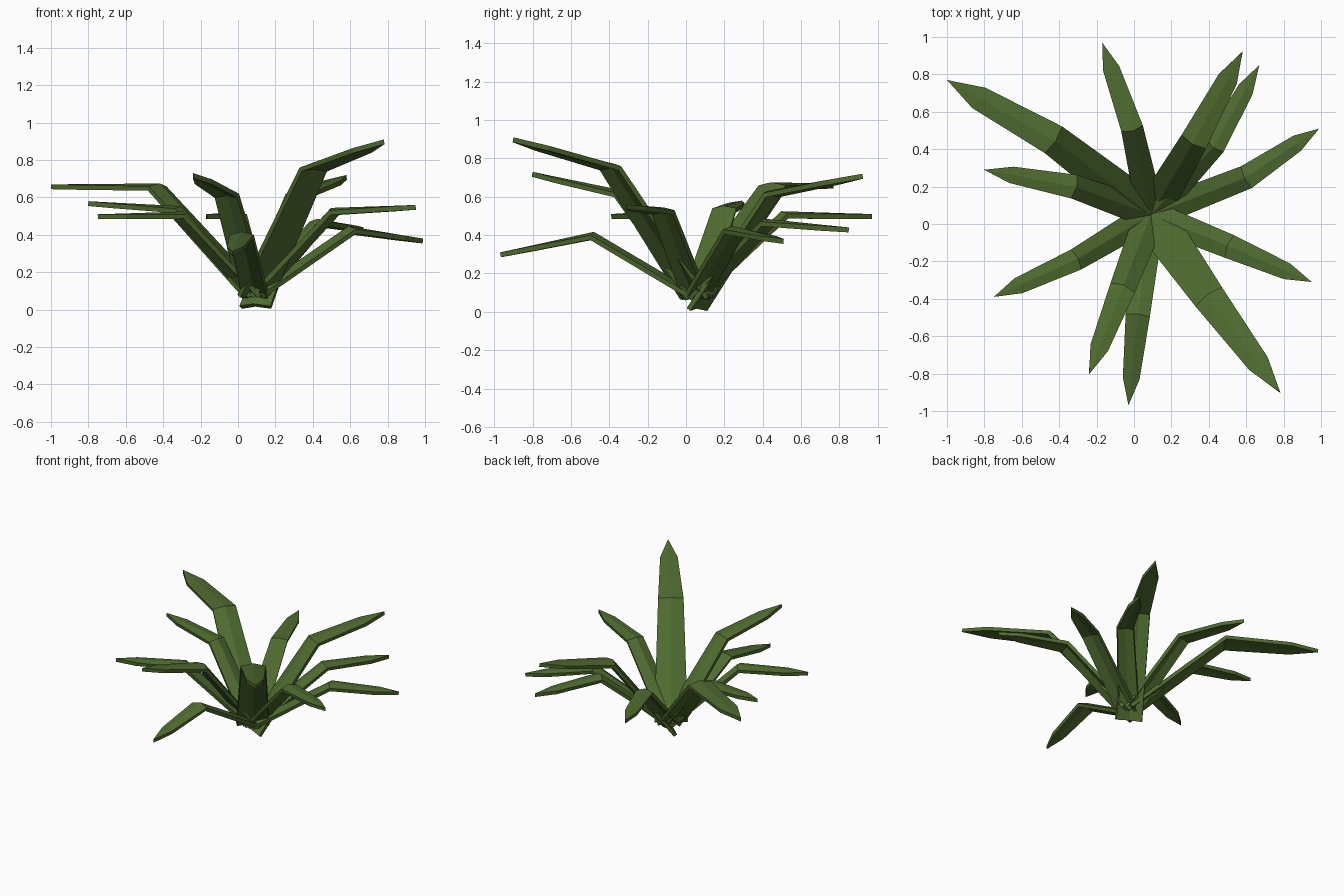
import bpy, bmesh
from mathutils import Vector

if "Cube" in bpy.data.objects:
    bpy.data.objects.remove(bpy.data.objects["Cube"])

green = bpy.data.materials.new("leaf_green")
green.diffuse_color = (0.08, 0.15, 0.03, 1)
green.use_nodes = True
green.node_tree.nodes["Principled BSDF"].inputs["Base Color"].default_value = green.diffuse_color


def leaf(name, base, bend, tip, w_base, w_bend, w_shoulder):
    """Folded blade: ridged stem part, a bend, then a flatter pointed end."""
    base, bend, tip = Vector(base), Vector(bend), Vector(tip)
    shoulder = bend.lerp(tip, 0.7)
    flat = Vector((tip.x - base.x, tip.y - base.y, 0)).normalized()
    side = Vector((flat.y, -flat.x, 0))
    lower_n = side.cross((bend - base).normalized())
    upper_n = side.cross((tip - bend).normalized())
    bm = bmesh.new()
    rows = []
    for p, w, n, ridge in ((base, w_base, lower_n, 0.02),
                           (bend, w_bend, lower_n, 0.02),
                           (shoulder, w_shoulder, upper_n, 0.004)):
        rows.append([bm.verts.new(p - side * w / 2),
                     bm.verts.new(p + n * ridge),
                     bm.verts.new(p + side * w / 2)])
    end = bm.verts.new(tip)
    for a, b in zip(rows, rows[1:]):
        for i in (0, 1):
            bm.faces.new((a[i], a[i + 1], b[i + 1], b[i]))
    for i in (0, 1):
        bm.faces.new((rows[2][i], rows[2][i + 1], end))
    bm.normal_update()
    # top faces must look up so the thickness grows downward
    for f in bm.faces:
        if f.normal.z < 0:
            f.normal_flip()
    me = bpy.data.meshes.new(name)
    bm.to_mesh(me)
    bm.free()
    me.materials.append(green)
    ob = bpy.data.objects.new(name, me)
    bpy.context.collection.objects.link(ob)
    thick = ob.modifiers.new("thickness", 'SOLIDIFY')
    thick.thickness = 0.026
    thick.offset = -1


# bend point, tip point, base height, widths at base, bend and shoulder
LEAVES = [
    ((-0.43, 0.45, 0.66), (-1.00, 0.77, 0.67), 0.09, 0.21, 0.17, 0.13),
    ((-0.01, 0.51, 0.51), (-0.17, 0.97, 0.51), 0.08, 0.15, 0.12, 0.09),
    ((0.32, 0.44, 0.62), (0.58, 0.92, 0.72), 0.02, 0.19, 0.15, 0.11),
    ((0.43, 0.42, 0.47), (0.67, 0.85, 0.44), 0.08, 0.15, 0.12, 0.09),
    ((0.60, 0.25, 0.43), (0.99, 0.51, 0.38), 0.08, 0.15, 0.13, 0.09),
    ((0.51, -0.12, 0.53), (0.95, -0.31, 0.56), 0.08, 0.15, 0.13, 0.09),
    ((0.40, -0.39, 0.76), (0.78, -0.90, 0.91), 0.08, 0.23, 0.175, 0.12),
    ((0.02, -0.49, 0.40), (-0.03, -0.97, 0.31), 0.08, 0.15, 0.13, 0.09),
    ((-0.06, -0.34, 0.62), (-0.24, -0.80, 0.73), 0.08, 0.17, 0.14, 0.10),
    ((-0.31, -0.19, 0.51), (-0.75, -0.39, 0.51), 0.08, 0.15, 0.12, 0.09),
    ((-0.32, 0.20, 0.54), (-0.80, 0.29, 0.58), 0.08, 0.15, 0.13, 0.09),
]
for k, (bend, tip, z, wb, wm, ws) in enumerate(LEAVES, 1):
    leaf(f"leaf_{k}", (0.09, 0.05, z), bend, tip, wb, wm, ws)
